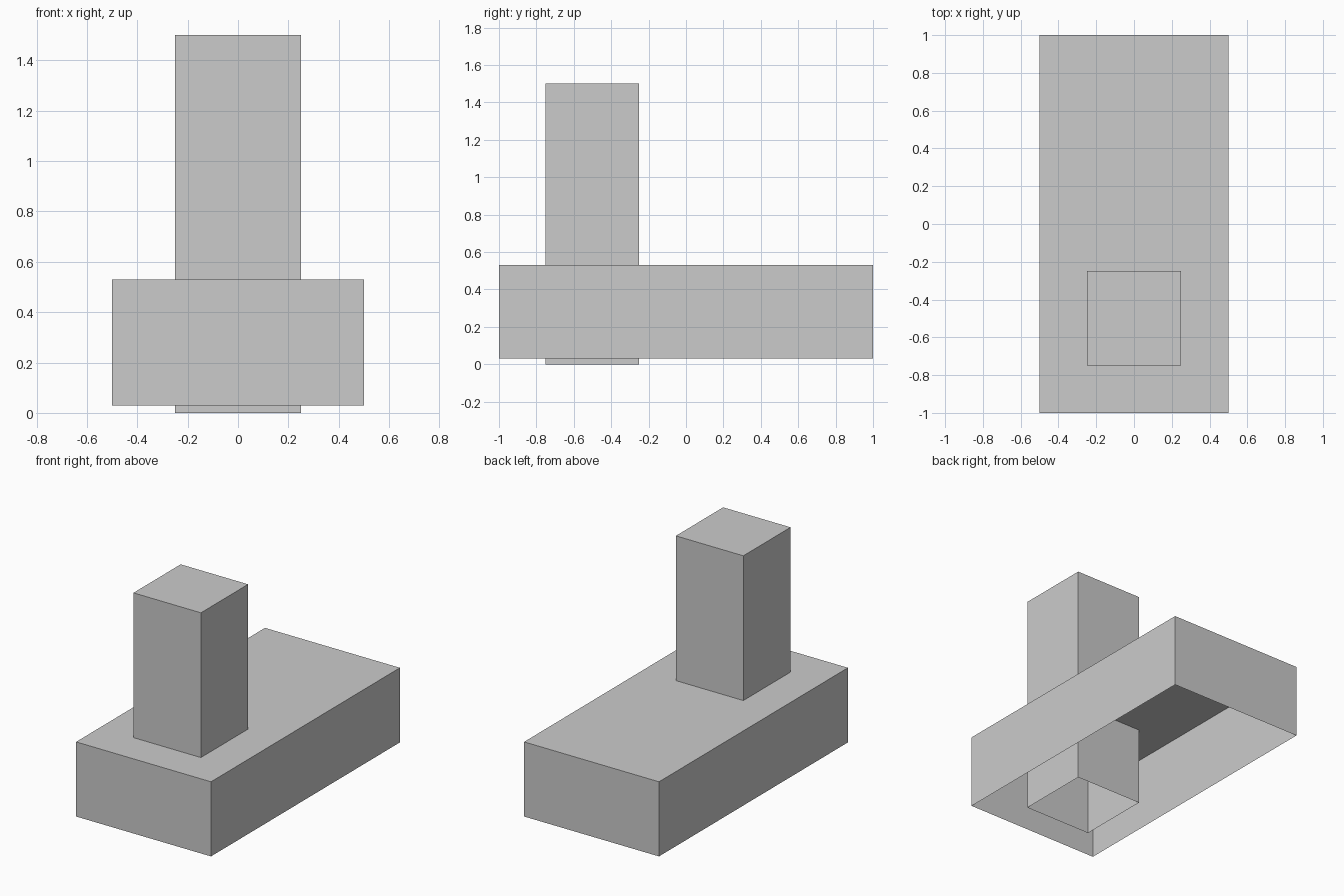
import bpy, bmesh
from mathutils import Matrix, Vector

if "Cube" in bpy.data.objects:
    bpy.data.objects.remove(bpy.data.objects["Cube"])


def open_box(name, lo, hi):
    """Box shell between two corners, without a bottom face."""
    lo, hi = Vector(lo), Vector(hi)
    bm = bmesh.new()
    bmesh.ops.create_cube(bm, size=1)
    bm.normal_update()
    bottom = [f for f in bm.faces if f.normal.z < -0.5]
    bmesh.ops.delete(bm, geom=bottom, context='FACES_ONLY')
    bmesh.ops.transform(bm, verts=bm.verts,
                        matrix=Matrix.LocRotScale((lo + hi) / 2, None, hi - lo))
    mesh = bpy.data.meshes.new(name)
    bm.to_mesh(mesh)
    bm.free()
    obj = bpy.data.objects.new(name, mesh)
    bpy.context.collection.objects.link(obj)
    return obj


# Long low block, hollow underneath
open_box("base_block", (-0.5, -1, 0.03), (0.5, 1, 0.53))

# Square tower passing down through the block, also hollow underneath
open_box("tower", (-0.25, -0.75, 0), (0.25, -0.25, 1.5))
